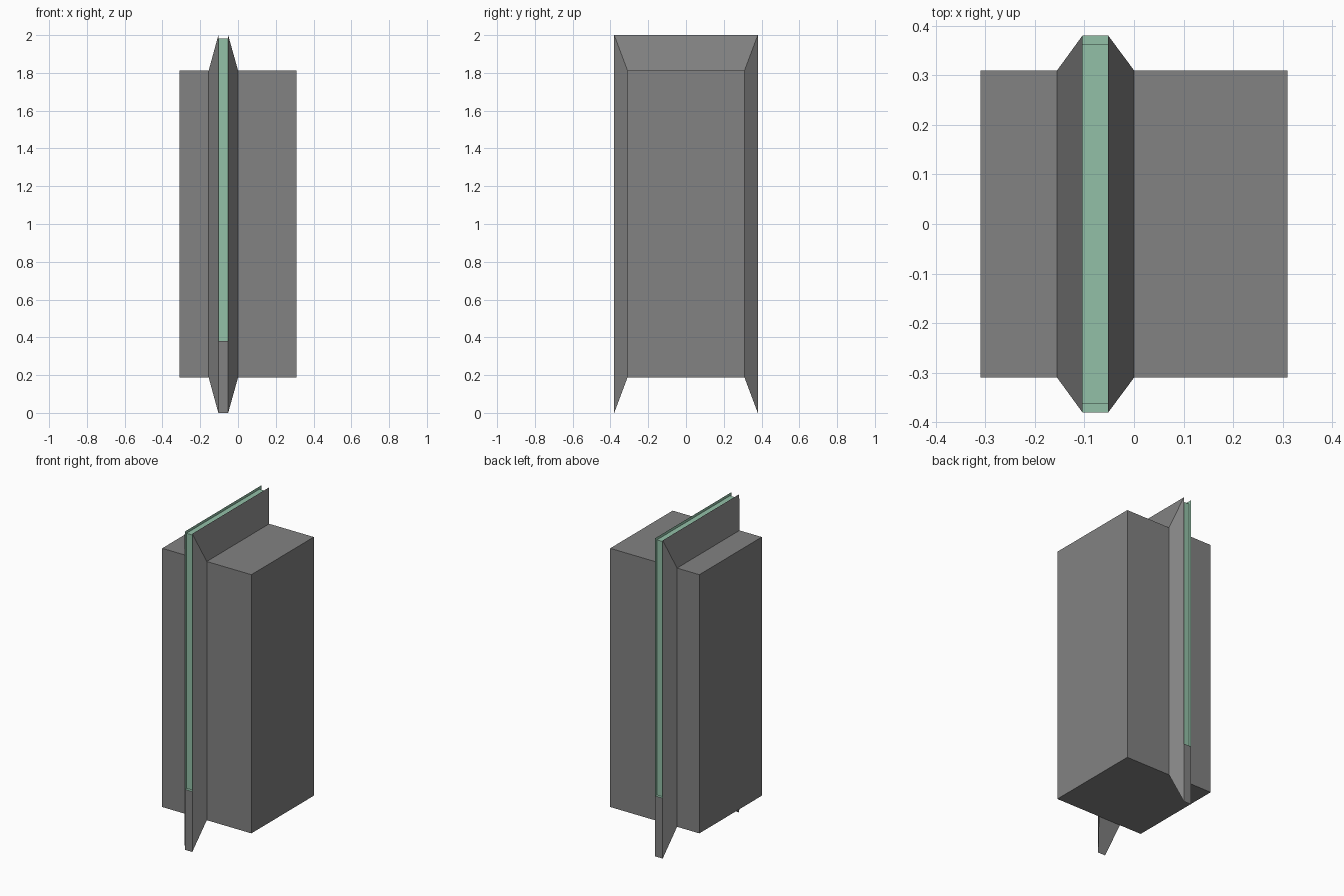
import bpy
import bmesh

if "Cube" in bpy.data.objects:
    bpy.data.objects.remove(bpy.data.objects["Cube"])


def material(name, rgb):
    m = bpy.data.materials.new(name)
    m.diffuse_color = (*rgb, 1)
    m.use_nodes = True
    m.node_tree.nodes["Principled BSDF"].inputs["Base Color"].default_value = m.diffuse_color
    return m


def finish(bm, name, *materials):
    bmesh.ops.recalc_face_normals(bm, faces=bm.faces)
    mesh = bpy.data.meshes.new(name)
    bm.to_mesh(mesh)
    bm.free()
    for m in materials:
        mesh.materials.append(m)
    obj = bpy.data.objects.new(name, mesh)
    bpy.context.collection.objects.link(obj)
    return obj


grey = material("dark_grey", (0.223, 0.223, 0.223))
green = material("green_strip", (0.29, 0.53, 0.39))

# Main block
Z0, Z1 = 0.187, 1.813
bm = bmesh.new()
bmesh.ops.create_cube(bm, size=1)
for v in bm.verts:
    v.co = (v.co.x * 0.62, v.co.y * 0.62, v.co.z * (Z1 - Z0) + 1.0)
finish(bm, "main_block", grey)

# Flared fin running up the front, over the top and down the back
X_ROOT, X_TIP = (-0.155, 0.0), (-0.104, -0.052)
root = [(-0.31, Z0), (-0.31, Z1), (0.31, Z1), (0.31, Z0)]
tip = [(-0.38, 0), (-0.38, 0.38), (-0.38, 2), (0.38, 2), (0.38, 0.38), (0.38, 0)]
floor = [(-0.363, 0.38), (-0.363, 1.983), (0.363, 1.983), (0.363, 0.38)]

bm = bmesh.new()


def rails(path, xs):
    """The same path on the left and the right side of the fin."""
    return [[bm.verts.new((x, y, z)) for y, z in path] for x in xs]


def face(*verts, mat=0):
    bm.faces.new(verts).material_index = mat


def bridge(pair, i, mat=0):
    """Quad across the fin between two neighbouring path points."""
    a, b = pair
    face(a[i], a[i + 1], b[i + 1], b[i], mat=mat)


R, T, F = rails(root, X_ROOT), rails(tip, X_TIP), rails(floor, X_TIP)

for r, t, f in zip(R, T, F):
    # Sloping flanks
    face(r[0], t[0], t[1], t[2], r[1])
    face(r[1], t[2], t[3], r[2])
    face(r[2], t[3], t[4], t[5], r[3])
    # Groove walls
    for i in range(3):
        face(t[i + 1], t[i + 2], f[i + 1], f[i], mat=1)

for i in range(3):
    bridge(R, i)            # root against the block
    bridge(F, i, mat=1)     # groove floor
for i in (0, 4):
    bridge(T, i)            # plain lower tip
for ledge, end, foot in ((1, 0, 0), (4, 3, 5)):
    # Groove ledge and underside of each foot
    face(T[0][ledge], T[1][ledge], F[1][end], F[0][end], mat=1)
    face(R[0][end], R[1][end], T[1][foot], T[0][foot])

finish(bm, "grooved_fin", grey, green)
